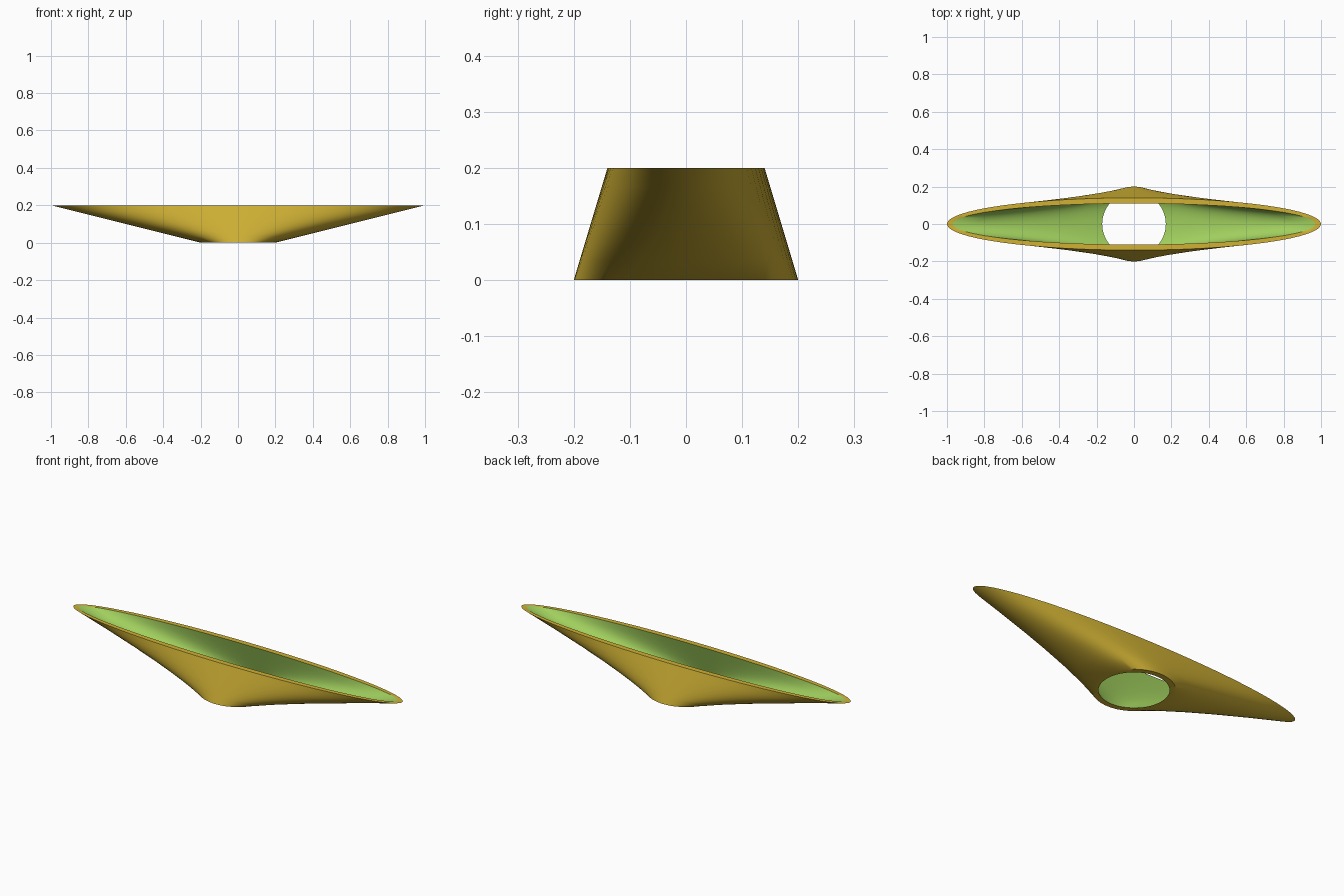
import bpy, math

if "Cube" in bpy.data.objects:
    bpy.data.objects.remove(bpy.data.objects["Cube"])

SEGMENTS, ROWS = 64, 6
HEIGHT = 0.2


def material(name, rgb):
    m = bpy.data.materials.new(name)
    m.diffuse_color = (*rgb, 1)
    m.use_nodes = True
    m.node_tree.nodes["Principled BSDF"].inputs["Base Color"].default_value = m.diffuse_color
    return m


gold = material("gold", (0.63, 0.44, 0.035))
green = material("leaf green", (0.35, 0.62, 0.11))


def ring(base_radius, rx, ry, s):
    """Section of the loft from base circle (s=0) to rim ellipse (s=1)."""
    a = base_radius + (rx - base_radius) * s
    b = base_radius + (ry - base_radius) * s
    angles = [2 * math.pi * i / SEGMENTS for i in range(SEGMENTS)]
    return [(a * math.cos(t), b * math.sin(t), HEIGHT * s) for t in angles]


# Closed loop of sections: up the outer wall, across the rim, down the inner wall
steps = [r / ROWS for r in range(ROWS + 1)]
sections = [ring(0.20, 1.00, 0.14, s) for s in steps]
sections += [ring(0.17, 0.97, 0.11, s) for s in reversed(steps)]

verts = [v for section in sections for v in section]
faces, slots = [], []
count = len(sections)
for k in range(count):
    n = (k + 1) % count
    for i in range(SEGMENTS):
        j = (i + 1) % SEGMENTS
        faces.append((k * SEGMENTS + i, k * SEGMENTS + j,
                      n * SEGMENTS + j, n * SEGMENTS + i))
        # inner wall is green, outer wall, rim and base ring are gold
        slots.append(1 if ROWS < k < count - 1 and k > ROWS else 0)

mesh = bpy.data.meshes.new("boat_bowl")
mesh.from_pydata(verts, [], faces)
mesh.materials.append(gold)
mesh.materials.append(green)
for poly, slot in zip(mesh.polygons, slots):
    poly.material_index = slot
bowl = bpy.data.objects.new("boat_bowl", mesh)
bpy.context.collection.objects.link(bowl)

# Smooth walls with crisp rim and base edges
bpy.context.view_layer.objects.active = bowl
bowl.select_set(True)
bpy.ops.object.shade_smooth_by_angle(angle=math.radians(35))
